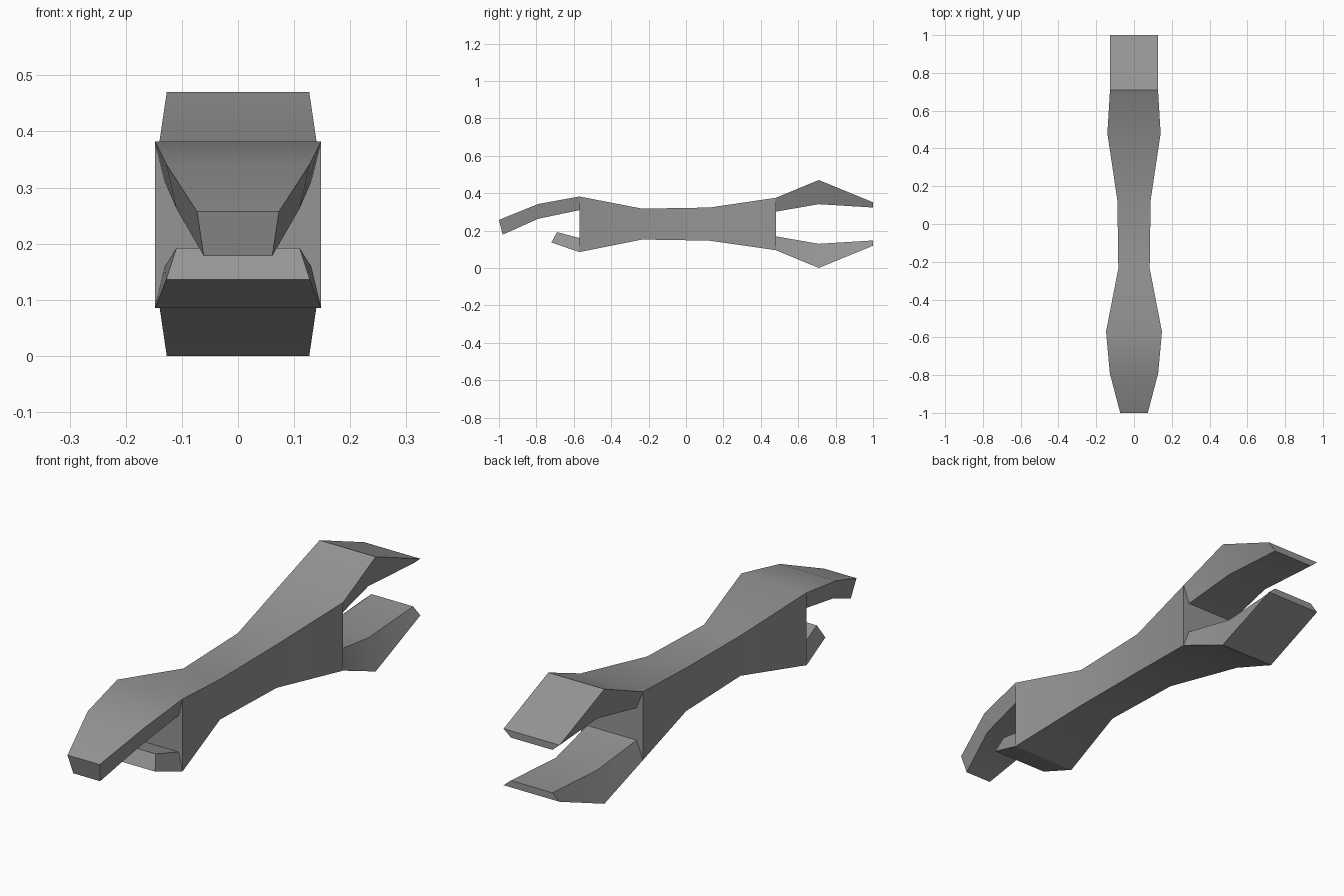
import bpy
import bmesh
import math

cube = bpy.data.objects.get("Cube")
if cube:
    bpy.data.objects.remove(cube, do_unlink=True)

steel = bpy.data.materials.new("grey_steel")
steel.use_nodes = True
colour = (0.3, 0.3, 0.3, 1)
steel.diffuse_color = colour
steel.node_tree.nodes["Principled BSDF"].inputs["Base Color"].default_value = colour

bm = bmesh.new()


def section(outer, inner):
    """Four-sided ring from an outer and an inner edge, each (y, z, half width)."""
    ring = []
    for (y, z, w), sides in ((outer, (-1, 1)), (inner, (1, -1))):
        ring += [bm.verts.new((s * w, y, z)) for s in sides]
    return ring


def loft(pairs, cap_end):
    """Skin a chain of sections; return the first ring."""
    rings = [section(*p) for p in pairs]
    for a, b in zip(rings, rings[1:]):
        for i in range(4):
            j = (i + 1) % 4
            bm.faces.new((a[i], a[j], b[j], b[i]))
    if cap_end:
        bm.faces.new(rings[-1])
    return rings[0]


def throat(upper, lower):
    """Flat wall between the roots of two jaws."""
    bm.faces.new((upper[0], upper[3], upper[2], upper[1],
                  lower[1], lower[2], lower[3], lower[0]))


# Waisted handle: y, half width, bottom, top
handle = [(-0.57, 0.148, 0.088, 0.385), (-0.235, 0.083, 0.155, 0.32),
          (0.125, 0.088, 0.149, 0.326), (0.48, 0.141, 0.098, 0.378)]
loft([((y, top, w), (y, low, w)) for y, w, low, top in handle], False)

# Front jaws: long hooked upper, short lower
front_upper = loft([((-0.57, 0.385, 0.148), (-0.57, 0.312, 0.13)),
                    ((-0.79, 0.345, 0.128), (-0.79, 0.266, 0.11)),
                    ((-1.0, 0.26, 0.073), (-0.98, 0.181, 0.061))], True)
front_lower = loft([((-0.57, 0.088, 0.148), (-0.57, 0.163, 0.13)),
                    ((-0.72, 0.139, 0.128), (-0.69, 0.195, 0.11))], True)
throat(front_upper, front_lower)

# Back jaws: a matching pair mirrored about the handle's mid height
half = [((0.48, 0.14, 0.141), (0.48, 0.066, 0.112)),
        ((0.71, 0.235, 0.127), (0.71, 0.106, 0.094)),
        ((1.0, 0.116, 0.127), (1.0, 0.088, 0.094))]
back_upper, back_lower = (
    loft([tuple((y, 0.238 + s * (z if s > 0 else min(z, 0.238)), w)
                for y, z, w in pair) for pair in half], True)
    for s in (1, -1))
throat(back_upper, back_lower)

# Weld the jaws to the handle and finish
bmesh.ops.remove_doubles(bm, verts=bm.verts, dist=0.004)
bmesh.ops.recalc_face_normals(bm, faces=bm.faces)
floor = min(v.co.z for v in bm.verts)
bmesh.ops.translate(bm, verts=bm.verts, vec=(0, 0, -floor))

mesh = bpy.data.meshes.new("double_ended_wrench")
bm.to_mesh(mesh)
bm.free()
mesh.materials.append(steel)
wrench = bpy.data.objects.new("double_ended_wrench", mesh)
bpy.context.collection.objects.link(wrench)
bpy.ops.object.select_all(action="DESELECT")
wrench.select_set(True)
bpy.context.view_layer.objects.active = wrench
bpy.ops.object.shade_smooth_by_angle(angle=math.radians(30))
